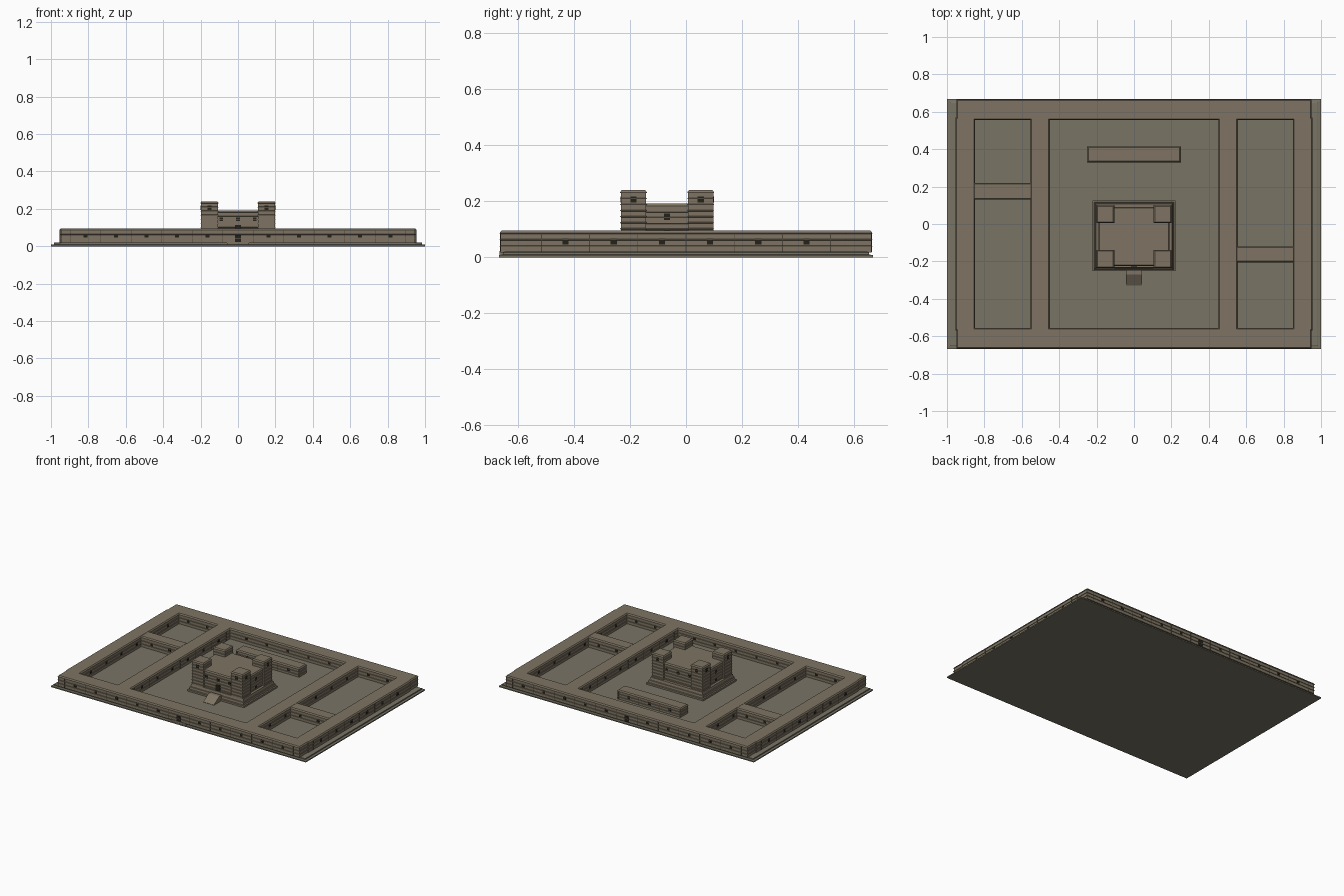
import bpy, bmesh

if "Cube" in bpy.data.objects:
    bpy.data.objects.remove(bpy.data.objects["Cube"])


def material(name, c):
    m = bpy.data.materials.new(name)
    m.diffuse_color = (*c, 1)
    m.use_nodes = True
    m.node_tree.nodes["Principled BSDF"].inputs["Base Color"].default_value = m.diffuse_color
    return m


STONE = material("stone", (0.21, 0.175, 0.125))
GROUND = material("ground", (0.19, 0.175, 0.13))
JOINT = material("mortar", (0.07, 0.06, 0.042))
DARK = material("opening", (0.018, 0.015, 0.01))


def finish(name, bm, mat):
    bmesh.ops.recalc_face_normals(bm, faces=bm.faces)
    me = bpy.data.meshes.new(name)
    bm.to_mesh(me)
    bm.free()
    me.materials.append(mat)
    ob = bpy.data.objects.new(name, me)
    bpy.context.collection.objects.link(ob)
    return ob


def stack(name, rect, levels, mat=STONE):
    """Rectangular block whose side profile is given as (inset, z) levels."""
    x0, x1, y0, y1 = rect
    bm = bmesh.new()
    rings = []
    for i, z in levels:
        rings.append([bm.verts.new(p) for p in (
            (x0 + i, y0 + i, z), (x1 - i, y0 + i, z),
            (x1 - i, y1 - i, z), (x0 + i, y1 - i, z))])
    for a, b in zip(rings, rings[1:]):
        for k in range(4):
            bm.faces.new((a[k], a[(k + 1) % 4], b[(k + 1) % 4], b[k]))
    bm.faces.new(rings[0][::-1])
    bm.faces.new(rings[-1])
    return finish(name, bm, mat)


def courses(z0, z1, n):
    """Masonry profile: n courses split by thin grooves, chamfered on top."""
    lv = [(0.003, z0)]
    h = (z1 - 0.008 - z0) / n
    for k in range(1, n + 1):
        z = z0 + k * h
        lv += [(0.003, z - 0.003), (0.0, z - 0.002), (0.0, z)]
        if k < n:
            lv.append((0.003, z + 0.001))
    return lv + [(0.006, z1)]


def boxes(name, items, mat):
    """Many small boxes (centre, size) in one object."""
    bm = bmesh.new()
    for c, s in items:
        vs = bmesh.ops.create_cube(bm, size=1)["verts"]
        bmesh.ops.scale(bm, vec=s, verts=vs)
        bmesh.ops.translate(bm, vec=c, verts=vs)
    return finish(name, bm, mat)


panes, joints = [], []


def face_details(axis, plane, positions, z, zr, size=0.02, step=None):
    """Windows and vertical joints on a wall face lying at axis = plane."""
    def put(target, p, zz, w, h, d):
        if axis == "y":
            target.append(((p, plane, zz), (w, d, h)))
        else:
            target.append(((plane, p, zz), (d, w, h)))
    for p in positions:
        put(panes, p, z, size, size, 0.003)
        if step:
            for s in (-step / 2, step / 2):
                put(joints, p + s, sum(zr) / 2, 0.003, zr[1] - zr[0], 0.002)


# stepped base and courtyard ground
stack("base", (-1, 1, -0.668, 0.668),
      [(0, 0), (0, 0.008), (0.015, 0.01), (0.015, 0.018), (0.02, 0.02)], GROUND)

# perimeter and dividing walls
WZ = courses(0.018, 0.095, 3)
walls = {
    "front_wall": (-0.95, 0.95, -0.665, -0.555),
    "back_wall": (-0.95, 0.95, 0.555, 0.665),
    "left_wall": (-0.955, -0.85, -0.57, 0.57),
    "right_wall": (0.85, 0.955, -0.57, 0.57),
    "left_divider": (-0.555, -0.45, -0.57, 0.57),
    "right_divider": (0.45, 0.555, -0.57, 0.57),
    "left_cross_wall": (-0.86, -0.545, 0.13, 0.22),
    "right_cross_wall": (0.545, 0.86, -0.205, -0.12),
}
for name, rect in walls.items():
    stack(name, rect, WZ)

# detached block behind the keep
stack("rear_block", (-0.25, 0.25, 0.33, 0.415), courses(0.018, 0.085, 3))

# windows and joints on walls
xs = [s * (0.163 * k) for k in range(1, 6) for s in (-1, 1)]
ys = [s * (0.086 + 0.172 * k) for k in range(3) for s in (-1, 1)]
ZR = (0.02, 0.086)
inner_x = [-0.78, -0.63, -0.326, -0.163, 0, 0.163, 0.326, 0.63, 0.78]
for s in (-1, 1):
    face_details("y", s * 0.6625, xs, 0.056, ZR, step=0.163)
    face_details("y", s * 0.5575, inner_x, 0.056, ZR, 0.018)
    face_details("x", s * 0.9525, ys, 0.056, ZR, 0.022, 0.172)
    face_details("x", s * 0.4525, ys, 0.056, ZR, 0.02, 0.172)
    for plane in (0.8525, 0.5525):
        free = [y for y in ys if not (0.1 < -s * y < 0.24)]
        face_details("x", s * plane, free, 0.056, ZR, 0.02)
for plane in (0.1325, 0.2175):
    face_details("y", plane, [-0.77, -0.63], 0.056, ZR)
for plane in (-0.2025, -0.1225):
    face_details("y", plane, [0.63, 0.77], 0.056, ZR)
for plane in (0.3325, 0.4125):
    face_details("y", plane, [-0.16, 0, 0.16], 0.052, (0.02, 0.075), 0.018, 0.16)

# gateways in front and back walls
for s in (-1, 1):
    panes.append(((0, s * 0.6625, 0.04), (0.034, 0.004, 0.042)))
boxes("gate_step", [((0, -0.655, 0.011), (0.12, 0.022, 0.022))], STONE)

# keep: plinth, body, corner towers
CY = -0.0675
stack("keep_plinth", (-0.222, 0.222, -0.25, 0.125),
      [(0, 0.01), (0, 0.032), (0.008, 0.034), (0.01, 0.05), (0.014, 0.052), (0.018, 0.07)])
stack("keep_body", (-0.19, 0.19, CY - 0.158, CY + 0.158), courses(0.06, 0.192, 6))
for sx in (-1, 1):
    for sy in (-1, 1):
        cx, cy = sx * 0.153, CY + sy * 0.12
        stack("keep_tower", (cx - 0.048, cx + 0.048, cy - 0.048, cy + 0.048),
              courses(0.06, 0.24, 8))
        face_details("y", cy + sy * 0.0455, [cx], 0.206, ZR, 0.022)
        face_details("x", cx + sx * 0.0455, [cy], 0.206, ZR, 0.022)
for s in (-1, 1):
    face_details("y", CY + s * 0.1555, [-0.09, 0, 0.09], 0.145, ZR, 0.02)
    face_details("x", s * 0.1875, [CY], 0.145, ZR, 0.022)
    face_details("x", s * 0.1875, [CY], 0.09, ZR, 0.022)
panes.append(((0, CY - 0.1565, 0.09), (0.034, 0.004, 0.045)))

# entrance ramp: a wedge rising to the plinth
bm = bmesh.new()
ends = [[bm.verts.new((x, y, z)) for y, z in
         ((-0.33, 0.01), (-0.245, 0.01), (-0.245, 0.06), (-0.27, 0.06), (-0.33, 0.022))]
        for x in (-0.042, 0.042)]
for e in ends:
    bm.faces.new(e)
for k in range(5):
    j = (k + 1) % 5
    bm.faces.new((ends[0][k], ends[0][j], ends[1][j], ends[1][k]))
finish("entrance_ramp", bm, STONE)

boxes("window_openings", panes, DARK)
boxes("wall_joints", joints, JOINT)
